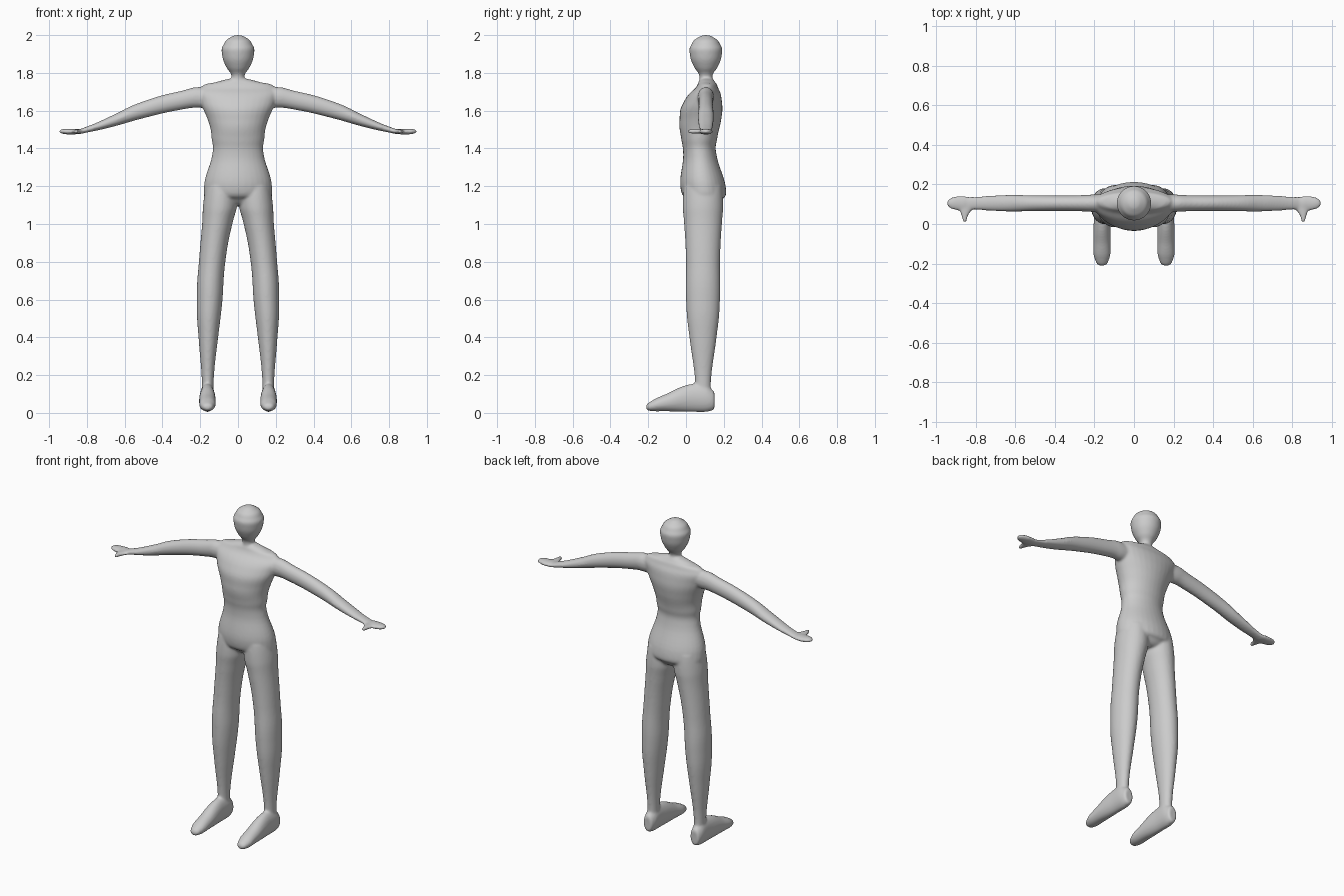
import bpy, bmesh
from math import cos, sin, tau
from mathutils import Vector

cube = bpy.data.objects.get("Cube")
if cube:
    bpy.data.objects.remove(cube, do_unlink=True)

skin = bpy.data.materials.new("light grey skin")
skin.use_nodes = True
grey = (.6, .6, .6, 1)
skin.diffuse_color = grey
skin.node_tree.nodes["Principled BSDF"].inputs["Base Color"].default_value = grey


def soft_curve(stations, steps=6):
    """Run a soft curve through the given cross-sections."""
    points = [Vector(station) for station in stations]
    points = [points[0]] + points + [points[-1]]
    result = []
    for before, start, end, after in zip(points, points[1:], points[2:], points[3:]):
        leave, arrive = (end - before) / 2, (after - start) / 2
        for step in range(steps):
            t = step / steps
            near = start + leave * t
            far = end - arrive * (1 - t)
            ease = t * t * (3 - 2 * t)
            # Blending the two tangent lines, less their overshoot, gives a smooth path
            result.append(near.lerp(far, ease) if t else start)
    return result + [points[-1]]


def loft(bm, axis, stations, side=1, sides=32):
    """Skin ovals along an axis; a station is (position, centre u, centre v, radius u, radius v)."""
    rings = []
    for along, u, v, radius_u, radius_v in soft_curve(stations):
        ring = []
        for i in range(sides):
            angle = tau * i / sides
            a, b = u + radius_u * cos(angle), v + radius_v * sin(angle)
            x, y, z = {"x": (along, a, b), "y": (a, along, b), "z": (a, b, along)}[axis]
            ring.append(bm.verts.new((x * side, y, z)))
        rings.append(ring)
    for low, high in zip(rings, rings[1:]):
        for i in range(sides):
            bm.faces.new((low[i - 1], low[i], high[i], high[i - 1]))
    bm.faces.new(rings[0])
    bm.faces.new(rings[-1])


# Centre planes shared by whole limbs
body_depth = .105
leg_depth = .09
foot_offset = .162
hand_height = 1.49

# Torso: height, depth of centre, half width, half depth
torso = [(z, 0, y, width, depth) for z, y, width, depth in (
    (1.1, .1, .04, .05), (1.13, .1, .14, .09), (1.2, .09, .18, .12), (1.35, .075, .14, .09),
    (1.45, .07, .14, .095), (1.55, .076, .16, .11), (1.65, .09, .2, .1),
    (1.72, .11, .2, .06), (1.75, .11, .12, .045), (1.77, .11, .04, .03))]

# Neck and egg-shaped head: height, radius
head = [(z, 0, body_depth, radius, radius) for z, radius in (
    (1.72, .05), (1.78, .034), (1.83, .062), (1.9, .085), (1.95, .076),
    (1.985, .046), (2, .01))]

# Leg: height, sideways centre, half width, half depth
leg = [(z, x, leg_depth, width, depth) for z, x, width, depth in (
    (1.2, .09, .08, .1), (1.1, .095, .09, .107), (1, .11, .08, .1), (.8, .137, .07, .09),
    (.6, .15, .068, .09), (.4, .157, .052, .072), (.2, .16, .033, .045), (.1, .16, .033, .045))]

# Foot: depth, height of centre, half width, half height
foot = [(y, foot_offset, z, width, height) for y, z, width, height in (
    (.15, .06, .015, .03), (.13, .07, .035, .06), (.04, .08, .04, .075),
    (-.1, .055, .044, .047), (-.18, .037, .036, .028), (-.21, .03, .015, .012))]

# Arm and flat hand: reach, height of centre, half depth, half height
arm = [(x, body_depth, z, depth, height) for x, z, depth, height in (
    (.1, 1.67, .04, .05), (.2, 1.67, .044, .055), (.3, 1.655, .04, .05), (.5, 1.605, .04, .045),
    (.65, 1.55, .042, .032), (.8, 1.5, .034, .016), (.86, hand_height, .037, .015),
    (.92, hand_height, .03, .014), (.945, hand_height, .01, .006))]

# Thumb: depth, reach, half width
thumb = [(y, x, hand_height, width, .012) for y, x, width in (
    (.1, .85, .045), (.07, .852, .032), (.04, .856, .017), (.01, .856, .01))]

bm = bmesh.new()
loft(bm, "z", torso)
loft(bm, "z", head)
for side in (1, -1):
    loft(bm, "z", leg, side)
    loft(bm, "y", foot, side)
    loft(bm, "x", arm, side)
    loft(bm, "y", thumb, side)
bmesh.ops.recalc_face_normals(bm, faces=bm.faces)

mesh = bpy.data.meshes.new("body")
bm.to_mesh(mesh)
bm.free()
mesh.materials.append(skin)
mesh.shade_smooth()
body = bpy.data.objects.new("body", mesh)
bpy.context.collection.objects.link(body)

# Fuse the parts into one skin and soften the joins
fuse = body.modifiers.new("fuse", "REMESH")
fuse.mode = "VOXEL"
fuse.voxel_size = .007
fuse.use_smooth_shade = True
soften = body.modifiers.new("soften", "SMOOTH")
soften.factor = .5
soften.iterations = 8
